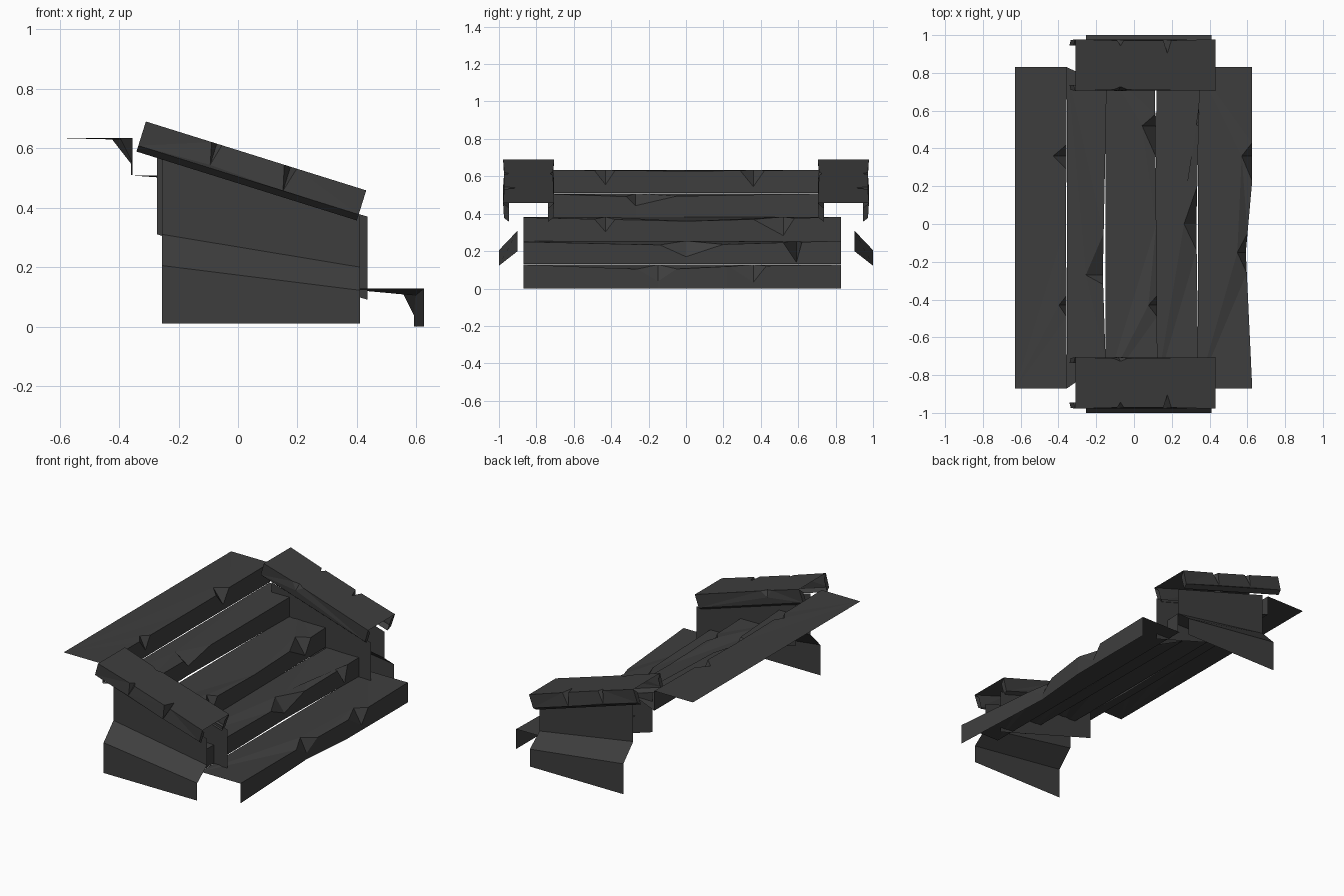
import bpy, bmesh, math

if "Cube" in bpy.data.objects:
    bpy.data.objects.remove(bpy.data.objects["Cube"])

stone = bpy.data.materials.new("dark_stone")
stone.diffuse_color = (0.048, 0.048, 0.048, 1)
stone.use_nodes = True
stone.node_tree.nodes["Principled BSDF"].inputs["Base Color"].default_value = stone.diffuse_color


def make(name, faces, mirror=False):
    """Mesh object from a list of polygons given as point lists."""
    bm = bmesh.new()
    for pts in faces:
        bm.faces.new([bm.verts.new(p) for p in pts])
    bmesh.ops.remove_doubles(bm, verts=bm.verts, dist=0.0005)
    bmesh.ops.triangulate(bm, faces=[f for f in bm.faces if len(f.verts) > 4])
    me = bpy.data.meshes.new(name)
    bm.to_mesh(me)
    bm.free()
    me.materials.append(stone)
    ob = bpy.data.objects.new(name, me)
    bpy.context.collection.objects.link(ob)
    if mirror:
        m = ob.modifiers.new("mirror", 'MIRROR')
        m.use_axis = (False, True, False)
    return ob


def lerp_edge(edge, y):
    """x and z of the worn step edge at a given y."""
    for (y0, x0, z0), (y1, x1, z1) in zip(edge, edge[1:]):
        if y0 <= y <= y1:
            t = (y - y0) / (y1 - y0)
            return x0 + t * (x1 - x0), z0 + t * (z1 - z0)
    return edge[-1][1:]


def step(name, back, z, bottom, edge, chips, back_y=(-0.87, 0.83)):
    """Tread and riser; each chip is (y, width left, width right, depth, drop)."""
    rim = [(y, 'edge', None) for y, _, _ in edge
           if not any(c[0] - c[1] <= y <= c[0] + c[2] for c in chips)]
    for c in chips:
        rim += [(c[0] - c[1], 'edge', None), (c[0], 'chip', c), (c[0] + c[2], 'edge', None)]
    rim.sort(key=lambda r: r[0])
    top, front, faces = [], [], []
    for y, kind, c in rim:
        x, ez = lerp_edge(edge, y)
        if kind == 'edge':
            top.append((x, y, ez))
            front.append((x, y, ez))
        else:
            top.append((x - c[3], y, z))
            front.append((x, y, z - c[4]))
    for i, r in enumerate(rim):
        if r[1] == 'chip':
            faces += [[top[i - 1], front[i], top[i]], [top[i], front[i], top[i + 1]]]
    faces.append([(back, back_y[1], z), (back, back_y[0], z)] + top)
    base = [(x, y, bottom) for y, x, _ in reversed(edge)]
    faces.append(base + front)
    make(name, faces)


# Five worn steps, top to bottom
A, B = -0.87, 0.83
step("top_landing", -0.63, 0.635, 0.51,
     [(A, -0.355, 0.635), (0, -0.36, 0.628), (B, -0.355, 0.635)],
     [(-0.43, 0.06, 0.05, 0.04, 0.08), (0.36, 0.07, 0.06, 0.07, 0.09)])
step("second_step", -0.355, 0.508, 0.383,
     [(-0.73, -0.15, 0.505), (-0.27, -0.165, 0.49), (0.73, -0.145, 0.508)],
     [(-0.27, 0.05, 0.22, 0.09, 0.065)])
step("third_step", -0.15, 0.383, 0.255,
     [(A, 0.125, 0.38), (0, 0.118, 0.36), (B, 0.11, 0.383)],
     [(-0.43, 0.06, 0.05, 0.045, 0.08), (0.52, 0.16, 0.06, 0.07, 0.1)])
step("fourth_step", 0.12, 0.255, 0.13,
     [(A, 0.342, 0.25), (0, 0.33, 0.23), (B, 0.35, 0.255)],
     [(0.0, 0.14, 0.2, 0.065, 0.085), (0.59, 0.07, 0.03, 0.23, 0.115)])
step("bottom_step", 0.34, 0.128, 0.0,
     [(A, 0.626, 0.128), (-0.15, 0.592, 0.1), (0.22, 0.625, 0.118), (B, 0.626, 0.128)],
     [(-0.15, 0.11, 0.1, 0.045, 0.09), (0.36, 0.13, 0.07, 0.055, 0.095)])

# Outer side wall: upright, sloping skirt, vertical foot
X0, X1 = -0.255, 0.41
rows = [(-0.9, 0.575, 0.37), (-0.9, 0.31, 0.2), (-1.0, 0.205, 0.122), (-1.0, 0.01, 0.01)]
make("outer_wall", [[(X0, a[0], a[1]), (X0, b[0], b[1]), (X1, b[0], b[2]), (X1, a[0], a[2])]
                    for a, b in zip(rows, rows[1:])], mirror=True)

# Inner side wall beside the steps
make("inner_wall", [[(-0.272, -0.73, 0.57), (-0.272, -0.73, 0.31),
                     (0.436, -0.73, 0.09), (0.436, -0.73, 0.37)]], mirror=True)

# Sloping rail cap: top, two sides and turned-in lips, chipped on the edges
ANG = math.atan2(0.232, 0.742)
C, S = math.cos(ANG), math.sin(ANG)
LEN = 0.777


def rail(t, y, d):
    """Point at distance t down the rail and depth d below its top."""
    return (-0.31 + t * C - d * S, y, 0.69 - t * S - d * C)


def cap_side(y, inward, chips):
    """Side and lip faces, plus the chipped top edge for the cap top."""
    top, side, faces = [rail(0, y, 0)], [rail(0, y, 0)], []
    for t, w, depth, drop in chips:
        l, r = rail(t - w, y + inward * 0.006, 0), rail(t + w, y + inward * 0.006, 0)
        mid, low = rail(t, y + inward * depth, 0), rail(t, y, drop)
        top += [l, mid, r]
        side += [l, low, r]
        faces += [[l, low, mid], [mid, low, r]]
    top.append(rail(LEN, y, 0))
    side.append(rail(LEN, y, 0))
    y1, y2 = y + inward * 0.005, y + inward * 0.032
    faces.append(side + [rail(LEN, y1, 0.085), rail(0, y1, 0.085)])
    faces.append([rail(0, y1, 0.085), rail(LEN, y1, 0.085),
                  rail(LEN, y2, 0.106), rail(0, y2, 0.106)])
    # narrow returns at both ends
    for t in (0, LEN):
        faces.append([rail(t, y, 0), rail(t, y1, 0.085), rail(t, y2, 0.106), rail(t, y2, 0.03)])
    return top, faces


outer, f1 = cap_side(-0.978, 1, [(0.25, 0.018, 0.035, 0.075), (0.51, 0.022, 0.075, 0.085)])
inner, f2 = cap_side(-0.705, -1, [(0.25, 0.04, 0.022, 0.04)])
make("rail_cap", f1 + f2 + [outer + inner[::-1]], mirror=True)
